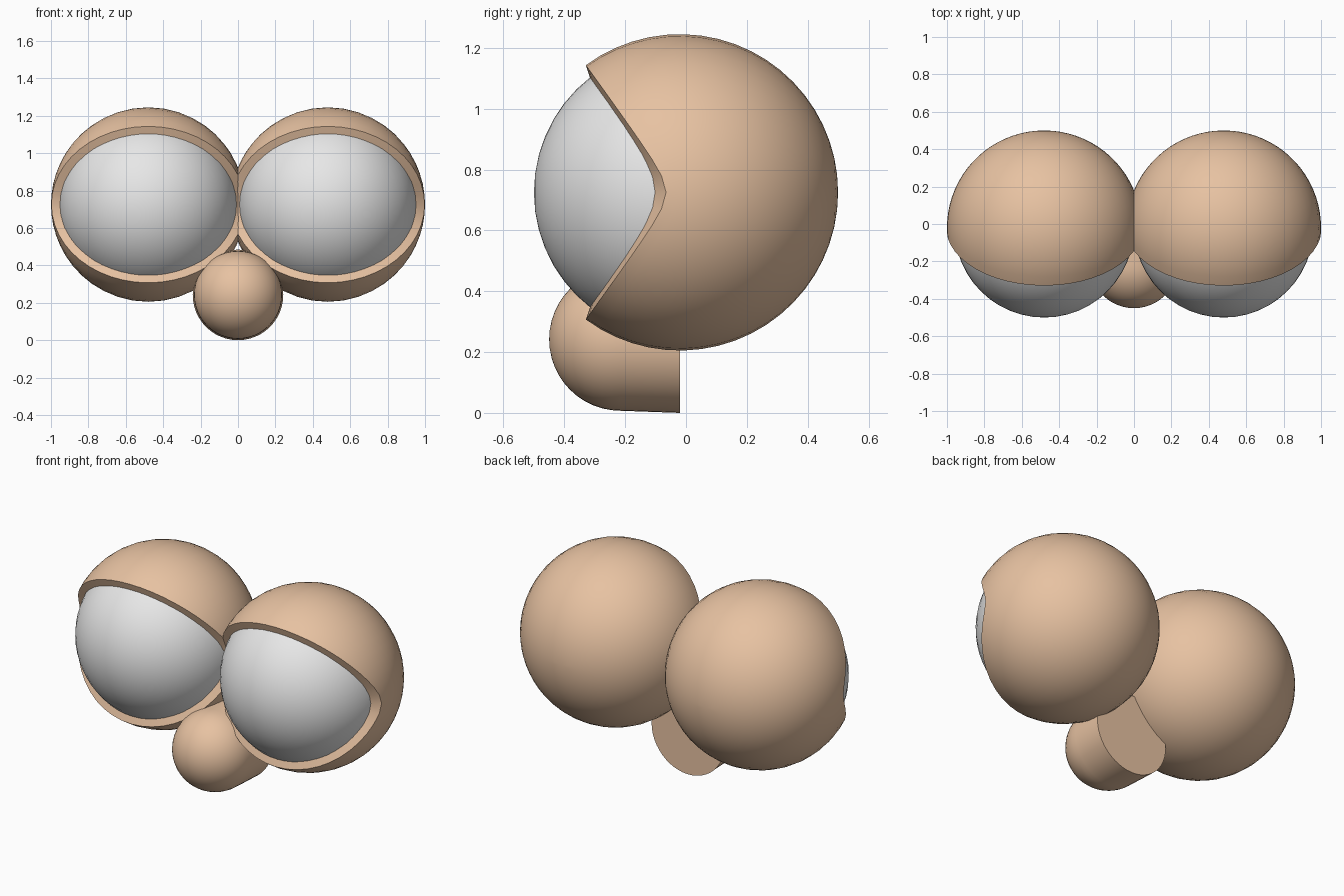
import bpy, bmesh
from math import sin, cos, pi, sqrt, acos

cube = bpy.data.objects.get("Cube")
if cube:
    bpy.data.objects.remove(cube, do_unlink=True)


def material(name, color):
    mat = bpy.data.materials.new(name)
    mat.use_nodes = True
    mat.diffuse_color = color
    mat.node_tree.nodes["Principled BSDF"].inputs["Base Color"].default_value = color
    return mat


TAN = material("tan skin", (0.8, 0.54, 0.36, 1))
WHITE = material("eye white", (0.8, 0.8, 0.8, 1))
SEG = 48


def loft(name, rings, mat, location, cap_first=False):
    """Bridge a series of rings; a ring of one point is a pole."""
    bm = bmesh.new()
    loops = [[bm.verts.new(p) for p in ring] for ring in rings]
    for a, b in zip(loops, loops[1:]):
        for i in range(SEG):
            j = (i + 1) % SEG
            if len(a) == 1:
                bm.faces.new((a[0], b[j], b[i]))
            elif len(b) == 1:
                bm.faces.new((a[i], a[j], b[0]))
            else:
                bm.faces.new((a[i], a[j], b[j], b[i]))
    if cap_first:
        bm.faces.new(loops[0])
    bmesh.ops.recalc_face_normals(bm, faces=bm.faces)
    mesh = bpy.data.meshes.new(name)
    bm.to_mesh(mesh)
    bm.free()
    mesh.materials.append(mat)
    ob = bpy.data.objects.new(name, mesh)
    ob.location = location
    bpy.context.collection.objects.link(ob)
    bpy.ops.object.select_all(action="DESELECT")
    ob.select_set(True)
    bpy.context.view_layer.objects.active = ob
    bpy.ops.object.shade_smooth_by_angle(angle=0.6)
    return ob


def circle(radius, y):
    return [(radius * cos(2 * pi * i / SEG), y, radius * sin(2 * pi * i / SEG))
            for i in range(SEG)]


def opening(radius, a, b):
    """Oval loop of half-sizes a, b projected onto a sphere's front."""
    return [(x, -sqrt(max(radius**2 - x * x - z * z, 0)), z)
            for x, z in ((a * cos(2 * pi * i / SEG), b * sin(2 * pi * i / SEG))
                         for i in range(SEG))]


def eyelid_rings(radius, steps=20):
    """Sphere from its back pole up to the oval opening, then the rim."""
    edge = opening(radius, 0.518, 0.418)
    rings = [[(0, radius, 0)]]
    for k in range(1, steps):
        ring = []
        for x, y, z in edge:
            polar = acos(y / radius) * k / steps
            flat = sqrt(x * x + z * z)
            s = radius * sin(polar) / flat
            ring.append((x * s, radius * cos(polar), z * s))
        rings.append(ring)
    return rings + [edge, opening(0.479, 0.472, 0.377)]


def ball_rings(radius, steps=24):
    middle = [circle(radius * sin(pi * k / steps), radius * cos(pi * k / steps))
              for k in range(1, steps)]
    return [[(0, radius, 0)]] + middle + [[(0, -radius, 0)]]


# Eyes: ball inside a thick lid with an oval opening
for side, x in (("left", 0.48), ("right", -0.48)):
    loft(side + "_eyelid", eyelid_rings(0.52), TAN, (x, -0.02, 0.725))
    loft(side + "_eyeball", ball_rings(0.48), WHITE, (x, -0.02, 0.725))

# Nose: slightly tapered tube with a domed front and a flat back
R = 0.235
dome = [circle(R * cos(pi / 2 * k / 12), -R * sin(pi / 2 * k / 12)) for k in range(12)]
loft("nose", [circle(0.242, 0.195)] + dome + [[(0, -R, 0)]], TAN,
     (0, -0.215, 0.242), cap_first=True)
